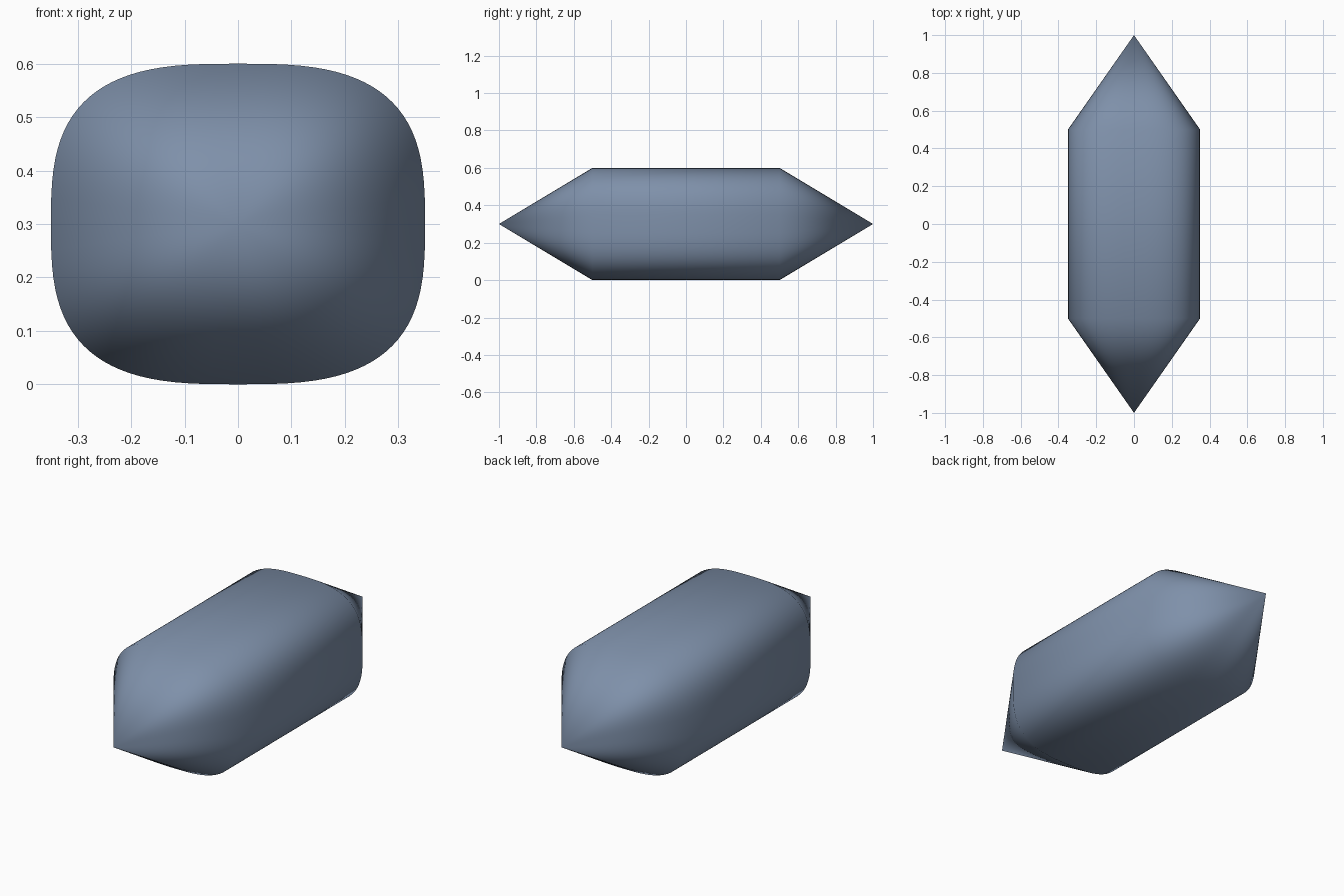
import bpy
import bmesh
import math

cube = bpy.data.objects.get("Cube")
if cube:
    bpy.data.objects.remove(cube, do_unlink=True)

SEGMENTS = 96
HALF_WIDTH, HALF_HEIGHT = 0.35, 0.30
HALF_BODY, TIP = 0.5, 1.0
ROUNDNESS = 3.0

slate = bpy.data.materials.new("slate blue")
slate.use_nodes = True
colour = (0.21, 0.28, 0.40, 1)
slate.diffuse_color = colour
slate.node_tree.nodes["Principled BSDF"].inputs["Base Color"].default_value = colour


def superellipse(t):
    """Point on the rounded-square cross-section at angle t."""
    c, s = math.cos(t), math.sin(t)
    p = 2 / ROUNDNESS
    return (HALF_WIDTH * math.copysign(abs(c) ** p, c),
            HALF_HEIGHT * (1 + math.copysign(abs(s) ** p, s)))


bm = bmesh.new()

# Straight body between two identical rings
profile = [superellipse(math.tau * i / SEGMENTS) for i in range(SEGMENTS)]
rings = [[bm.verts.new((x, y, z)) for x, z in profile]
         for y in (-HALF_BODY, HALF_BODY)]
tips = [bm.verts.new((0, y, HALF_HEIGHT)) for y in (-TIP, TIP)]

for i in range(SEGMENTS):
    j = (i + 1) % SEGMENTS
    bm.faces.new((rings[0][i], rings[0][j], rings[1][j], rings[1][i]))
    # Pointed ends
    for ring, tip in zip(rings, tips):
        bm.faces.new((ring[i], ring[j], tip))

bmesh.ops.recalc_face_normals(bm, faces=bm.faces)
for face in bm.faces:
    face.smooth = True

mesh = bpy.data.meshes.new("pointed_capsule")
bm.to_mesh(mesh)
bm.free()
mesh.materials.append(slate)
body = bpy.data.objects.new("pointed_capsule", mesh)
bpy.context.collection.objects.link(body)
